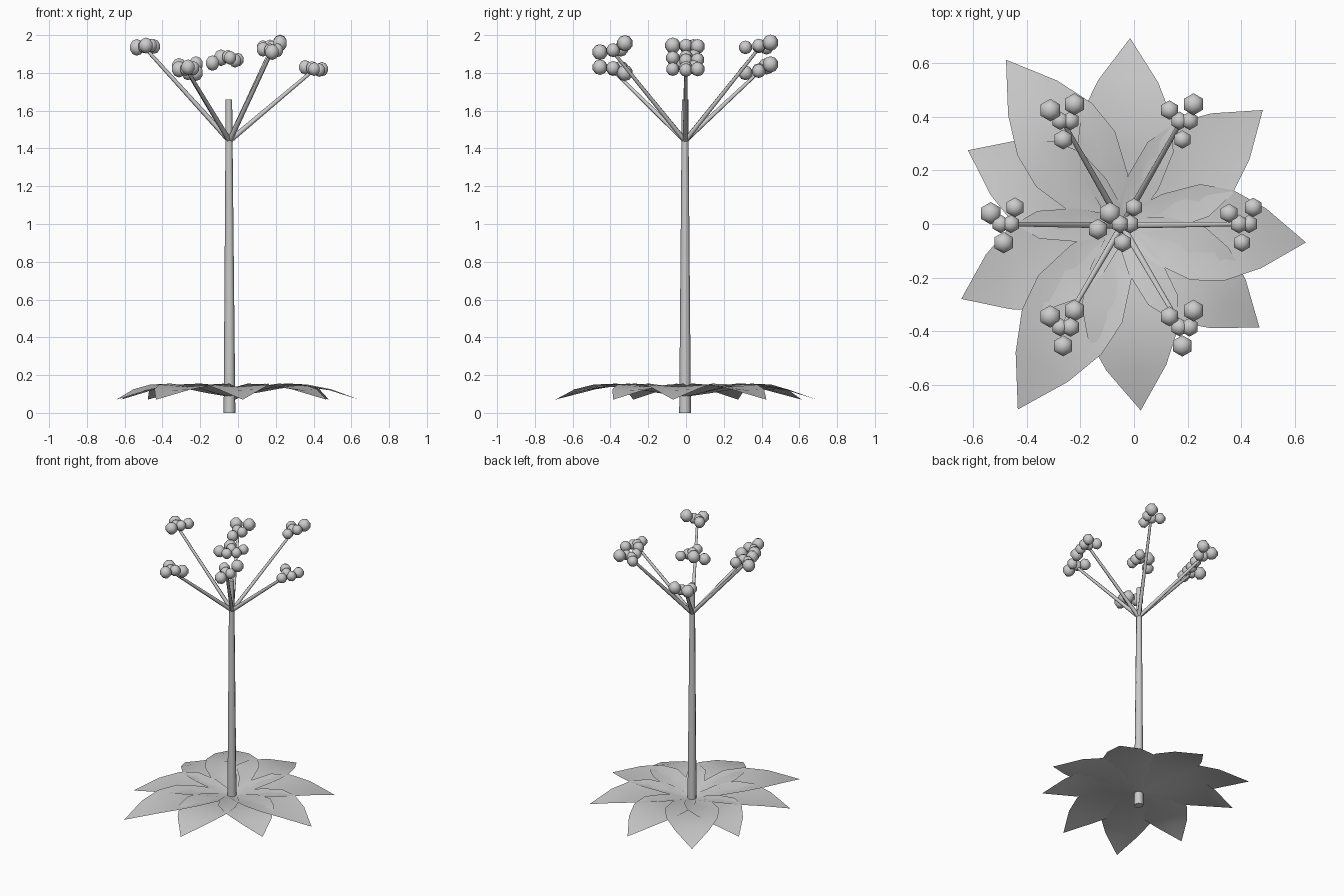
import bpy, bmesh, math
from mathutils import Vector, Matrix

if "Cube" in bpy.data.objects:
    bpy.data.objects.remove(bpy.data.objects["Cube"])

grey = bpy.data.materials.new("plain_grey")
grey.diffuse_color = (0.6, 0.6, 0.6, 1)
grey.use_nodes = True
grey.node_tree.nodes["Principled BSDF"].inputs["Base Color"].default_value = grey.diffuse_color
CX, CY = -0.045, -0.005


def finish(bm, name):
    me = bpy.data.meshes.new(name)
    bm.to_mesh(me)
    bm.free()
    me.materials.append(grey)
    for p in me.polygons:
        p.use_smooth = True
    ob = bpy.data.objects.new(name, me)
    bpy.context.scene.collection.objects.link(ob)
    bpy.ops.object.select_all(action='DESELECT')
    ob.select_set(True)
    bpy.context.view_layer.objects.active = ob
    bpy.ops.object.shade_smooth_by_angle(angle=math.radians(65))
    return ob


def rod(name, a, b, r1, r2, sides):
    a, b = Vector(a), Vector(b)
    bm = bmesh.new()
    m = Matrix.Translation((a + b) / 2) @ (b - a).to_track_quat('Z', 'Y').to_matrix().to_4x4()
    bmesh.ops.create_cone(bm, cap_ends=True, segments=sides, radius1=r1,
                          radius2=r2, depth=(b - a).length, matrix=m)
    return finish(bm, name)


def leaf(name, angle, length):
    # rows: fraction of length, half width, edge height, midrib height
    rows = [(0.0, .04, .095, .085), (.2, .13, .135, .105), (.4, .18, .155, .13),
            (.58, .17, .15, .138), (.77, .112, .125, .12), (1, 0, .07, .07)]
    a = math.radians(angle)
    d, s = Vector((math.cos(a), math.sin(a), 0)), Vector((-math.sin(a), math.cos(a), 0))
    bm = bmesh.new()
    prev = None
    for f, w, ze, zm in rows:
        c = Vector((CX, CY, 0)) + d * f * length
        mid = bm.verts.new(c + Vector((0, 0, zm)))
        if w == 0:
            bm.faces.new((prev[0], mid, prev[1]))
            bm.faces.new((prev[1], mid, prev[2]))
            break
        row = [bm.verts.new(c - s * w + Vector((0, 0, ze))), mid,
               bm.verts.new(c + s * w + Vector((0, 0, ze)))]
        if prev:
            for i in (0, 1):
                bm.faces.new((prev[i], row[i], row[i + 1], prev[i + 1]))
        prev = row
    return finish(bm, name)


def berries(name, centre, zs, radii, extra=None):
    offs = [(-.045, .04), (.045, .062), (.03, 0), (-.008, 0), (.003, -.07)]
    spots = [(x, y, z, r) for (x, y), z, r in zip(offs, zs, radii)]
    if extra:
        spots.append(extra)
    bm = bmesh.new()
    for x, y, z, r in spots:
        bmesh.ops.create_uvsphere(bm, u_segments=6, v_segments=5, radius=r,
            matrix=Matrix.Translation((centre[0] + x, centre[1] + y, z)))
    return finish(bm, name)


# stem
rod("stem", (CX, CY, 0), (CX - .003, CY, 1.66), .031, .017, 8)

# leaf rosette
for i, (ang, ln) in enumerate([(87.5, .70), (125, .755), (154, .64), (204.6, .66), (240.5, .79),
                               (275.8, .695), (323.4, .64), (354.7, .69), (39.3, .68)]):
    leaf("leaf_%d" % (i + 1), ang, ln)

# branches with berry clusters, alternately low and high
clusters = [
    ((1.83, 1.82, 1.815, 1.825, 1.82), (.038, .038, .036, .037, .036)),
    ((1.935, 1.96, 1.945, 1.94, 1.935), (.038, .043, .036, .036, .036)),
    ((1.835, 1.845, 1.81, 1.815, 1.80), (.044, .043, .037, .036, .039)),
    ((1.935, 1.94, 1.945, 1.94, 1.945), (.044, .039, .036, .036, .042)),
    ((1.82, 1.80, 1.825, 1.82, 1.83), (.044, .043, .038, .036, .041)),
    ((1.925, 1.957, 1.92, 1.92, 1.91), (.039, .043, .037, .036, .042)),
]
for i, (zs, radii) in enumerate(clusters):
    a = math.radians(60 * i)
    end = (CX + .445 * math.cos(a), .445 * math.sin(a))
    rod("branch_%d" % (i + 1), (CX, CY, 1.44), (end[0], end[1], zs[3] - .01), .014, .009, 6)
    berries("berry_cluster_%d" % (i + 1), end, zs, radii)

# middle cluster floating over the stem tip
berries("berry_cluster_middle", (CX, 0), (1.88, 1.87, 1.865, 1.885, 1.88),
        (.044, .036, .037, .036, .037), (-.09, -.02, 1.852, .041))
